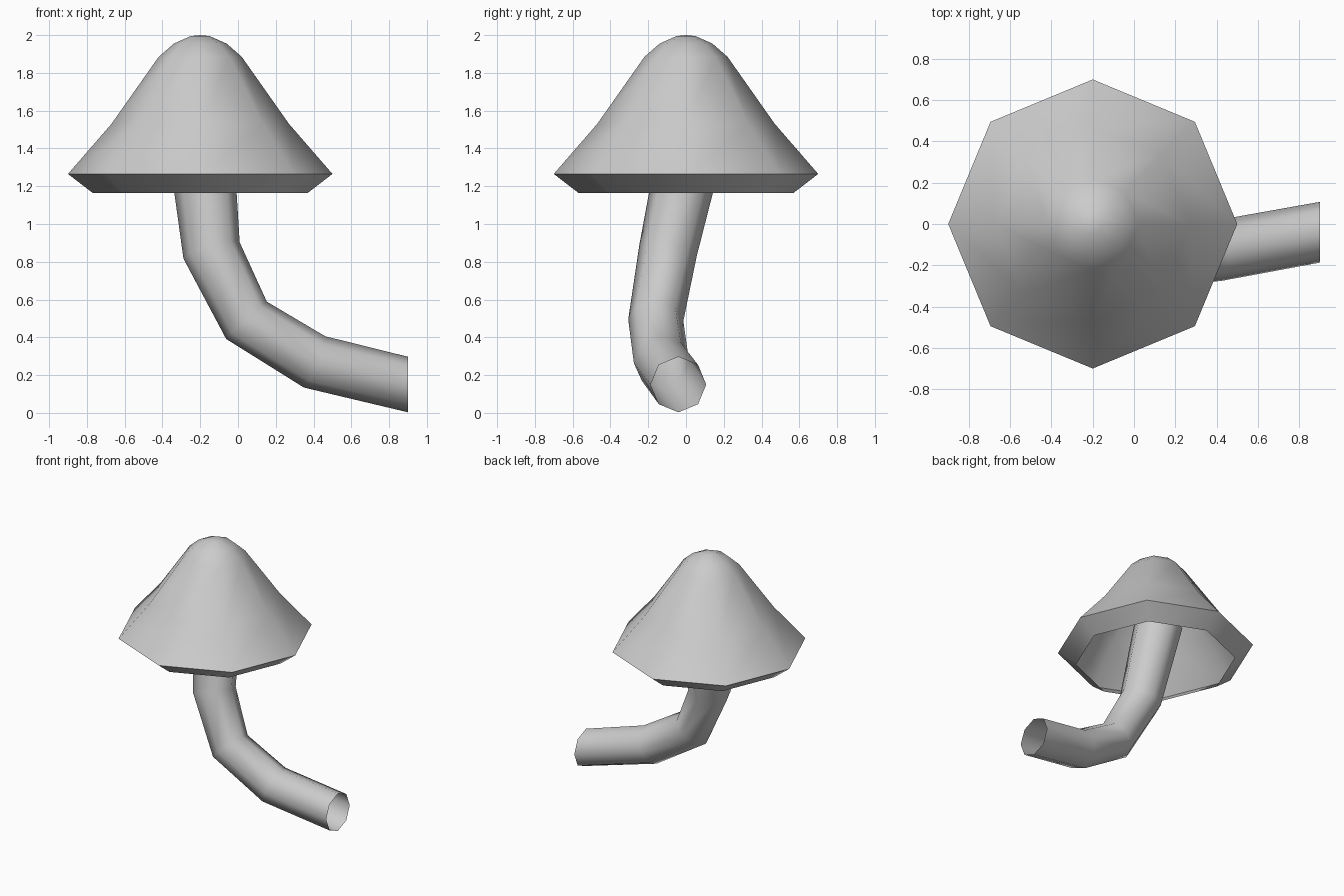
import bpy, bmesh, math
from mathutils import Vector

if "Cube" in bpy.data.objects:
    bpy.data.objects.remove(bpy.data.objects["Cube"])

SIDES = 8


def skin(bm, rings):
    # quads between consecutive vertex rings
    for a, b in zip(rings, rings[1:]):
        for i in range(SIDES):
            j = (i + 1) % SIDES
            bm.faces.new((a[i], a[j], b[j], b[i]))


def finish(bm, name, angle):
    mesh = bpy.data.meshes.new(name)
    bm.to_mesh(mesh)
    bm.free()
    ob = bpy.data.objects.new(name, mesh)
    bpy.context.collection.objects.link(ob)
    bpy.context.view_layer.objects.active = ob
    ob.select_set(True)
    bpy.ops.object.shade_smooth_by_angle(angle=math.radians(angle))
    ob.select_set(False)


def add_ring(bm, center, u, v, radius):
    return [bm.verts.new(center + radius * (math.cos(a) * u + math.sin(a) * v))
            for a in (math.tau * i / SIDES for i in range(SIDES))]


# Cap: open octagonal bell with a turned-in rim
bm = bmesh.new()
profile = [(0.57, 1.165), (0.70, 1.265), (0.47, 1.53), (0.22, 1.885),
           (0.14, 1.955), (0.05, 1.995)]
X, Y = Vector((1, 0, 0)), Vector((0, 1, 0))
rings = [add_ring(bm, Vector((-0.2, 0, z)), X, Y, r) for r, z in profile]
skin(bm, rings)
tip = bm.verts.new((-0.2, 0, 2.0))
for i in range(SIDES):
    bm.faces.new((rings[-1][i], rings[-1][(i + 1) % SIDES], tip))
finish(bm, "mushroom_cap", 80)

# Stem: open bent tube running up inside the cap
bm = bmesh.new()
path = [((0.9, -0.04, 0.15), 0.147), ((0.405, -0.13, 0.27), 0.147),
        ((0.045, -0.16, 0.49), 0.146), ((-0.14, -0.095, 0.86), 0.155),
        ((-0.20, 0.035, 1.45), 0.175)]
pts = [Vector(p) for p, r in path]
rings = []
for k, (p, r) in enumerate(path):
    if k == 0:
        t = Vector((-1, 0, 0))
    elif k == len(pts) - 1:
        t = (pts[k] - pts[k - 1]).normalized()
    else:
        t = ((pts[k] - pts[k - 1]).normalized()
             + (pts[k + 1] - pts[k]).normalized()).normalized()
    u = (Y - t * Y.dot(t)).normalized()
    rings.append(add_ring(bm, pts[k], u, t.cross(u), r))
skin(bm, rings)
finish(bm, "mushroom_stem", 80)
